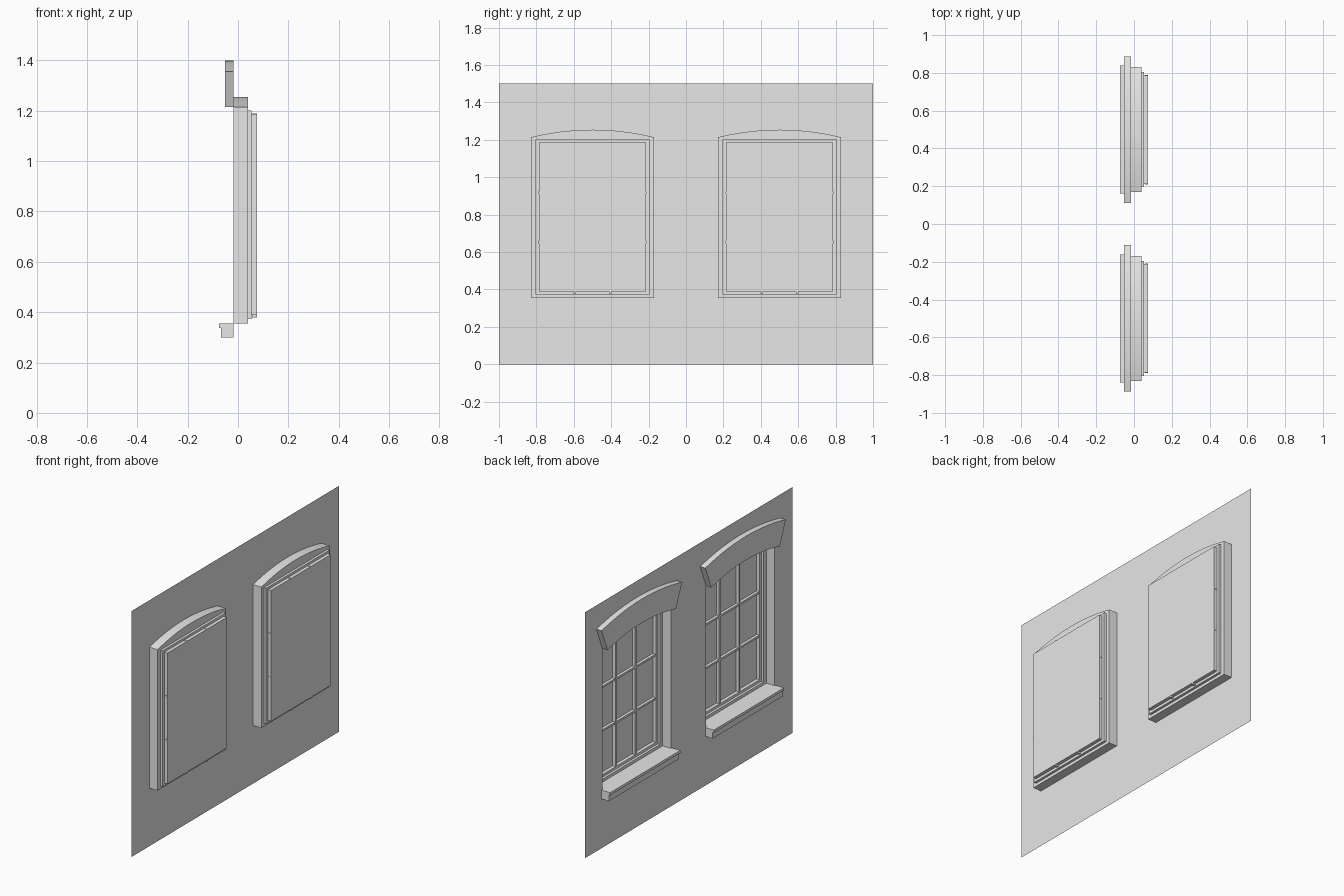
import bpy
import bmesh

cube = bpy.data.objects.get("Cube")
if cube:
    bpy.data.objects.remove(cube, do_unlink=True)

SEGMENTS = 14
WALL_X = -0.017
HALF, SILL_Z, SPRING_Z, RISE = 0.33, 0.354, 1.214, 0.04
WALL_TOP = 1.5

stone = bpy.data.materials.new("plain grey")
stone.use_nodes = True
GREY = (0.8, 0.8, 0.8, 1.0)
stone.diffuse_color = GREY
stone.node_tree.nodes["Principled BSDF"].inputs["Base Color"].default_value = GREY


def make_object(name, faces):
    """Build a mesh object from faces given as lists of points."""
    bm = bmesh.new()
    for points in faces:
        bm.faces.new([bm.verts.new(p) for p in points])
    bmesh.ops.remove_doubles(bm, verts=bm.verts[:], dist=0.0001)
    mesh = bpy.data.meshes.new(name)
    bm.to_mesh(mesh)
    bm.free()
    mesh.materials.append(stone)
    obj = bpy.data.objects.new(name, mesh)
    bpy.context.collection.objects.link(obj)
    return obj


def arc(centre, half, z, rise):
    """Shallow arch from low y to high y."""
    steps = [2 * i / SEGMENTS - 1 for i in range(SEGMENTS + 1)]
    return [(centre + half * t, z + rise * (1 - t * t)) for t in steps]


def opening(centre, half, bottom, top, rise):
    """Closed outline of a window opening with an arched or flat head."""
    return [(centre - half, bottom), (centre + half, bottom)] + arc(centre, half, top, rise)[::-1]


def bridge(xa, loop_a, xb, loop_b):
    """Faces joining two outlines at different depths."""
    faces = []
    for i in range(len(loop_a)):
        j = (i + 1) % len(loop_a)
        faces.append([(xa, *loop_a[i]), (xb, *loop_b[i]), (xb, *loop_b[j]), (xa, *loop_a[j])])
    return faces


def box_faces(lo, hi):
    (x0, y0, z0), (x1, y1, z1) = lo, hi
    low = [(y0, z0), (y1, z0), (y1, z1), (y0, z1)]
    sides = [f[::-1] for f in bridge(x0, low, x1, low)]
    return sides + [[(x0, *p) for p in low[::-1]], [(x1, *p) for p in low]]


# Wall sheet with two arched openings
wall = []
jamb = [0, SILL_Z, SPRING_Z, WALL_TOP]
piers = [(-1, -0.5 - HALF), (-0.5 + HALF, 0.5 - HALF), (0.5 + HALF, 1)]
for y0, y1 in piers:
    left = [0, WALL_TOP] if y0 == -1 else jamb
    right = [0, WALL_TOP] if y1 == 1 else jamb
    wall.append([(WALL_X, y0, z) for z in left] + [(WALL_X, y1, z) for z in reversed(right)])
for centre in (-0.5, 0.5):
    head = arc(centre, HALF, SPRING_Z, RISE)
    for (y0, z0), (y1, z1) in zip(head, head[1:]):
        wall.append([(WALL_X, y0, z0), (WALL_X, y0, WALL_TOP),
                     (WALL_X, y1, WALL_TOP), (WALL_X, y1, z1)])
    floor = [(WALL_X, centre - HALF, 0), (WALL_X, centre - HALF, SILL_Z),
             (WALL_X, centre + HALF, SILL_Z), (WALL_X, centre + HALF, 0)]
    # share the arch columns along the bottom edge of the opening
    wall.append(floor)
make_object("wall", wall)

for side, centre in (("right", -0.5), ("left", 0.5)):
    # Stepped recess: arched reveal, outer frame, inner frame and pane
    arch = opening(centre, HALF, SILL_Z, SPRING_Z, RISE)
    outer = opening(centre, 0.305, 0.372, 1.201, 0)
    inner = opening(centre, 0.287, 0.388, 1.186, 0)
    make_object("reveal_" + side, bridge(WALL_X, arch, 0.039, arch))
    make_object("frame_" + side, bridge(0.039, arch, 0.039, outer)
                + bridge(0.039, outer, 0.054, outer)
                + bridge(0.054, outer, 0.054, inner)
                + bridge(0.054, inner, 0.075, inner))
    make_object("pane_" + side, [[(0.075, *p) for p in reversed(inner)]])

    # Glazing bars dividing the pane in three each way
    bars = []
    for k in (-1, 1):
        y = centre + k * 0.095
        z = 0.786 + k * 0.133
        bars += box_faces((0.056, y - 0.006, 0.378), (0.0745, y + 0.006, 1.189))
        bars += box_faces((0.057, centre - 0.29, z - 0.006), (0.0744, centre + 0.29, z + 0.006))
    make_object("glazing_bars_" + side, bars)

    # Flared arched lintel, open against the wall
    front = -0.052
    under = arc(centre, HALF, SPRING_Z, RISE)
    over = arc(centre, 0.388, 1.355, 0.045)
    outline = under + over[::-1]
    lintel = [f[::-1] for f in bridge(front, outline, WALL_X, outline)]
    for i in range(SEGMENTS):
        quad = [under[i], over[i], over[i + 1], under[i + 1]]
        lintel.append([(front, *p) for p in quad])
    make_object("lintel_" + side, lintel)

    # Sill with a projecting lip
    profile = [(WALL_X, SILL_Z), (-0.075, SILL_Z), (-0.075, 0.338),
               (-0.067, 0.338), (-0.067, 0.3), (WALL_X, 0.3)]
    y0, y1 = centre - 0.338, centre + 0.338
    sill = [[(a[0], y0, a[1]), (b[0], y0, b[1]), (b[0], y1, b[1]), (a[0], y1, a[1])]
            for a, b in zip(profile, profile[1:])]
    sill.append([(x, y1, z) for x, z in profile])
    sill.append([(x, y0, z) for x, z in reversed(profile)])
    bm_sill = make_object("sill_" + side, sill)
    bm = bmesh.new()
    bm.from_mesh(bm_sill.data)
    bmesh.ops.recalc_face_normals(bm, faces=bm.faces[:])
    bm.to_mesh(bm_sill.data)
    bm.free()
